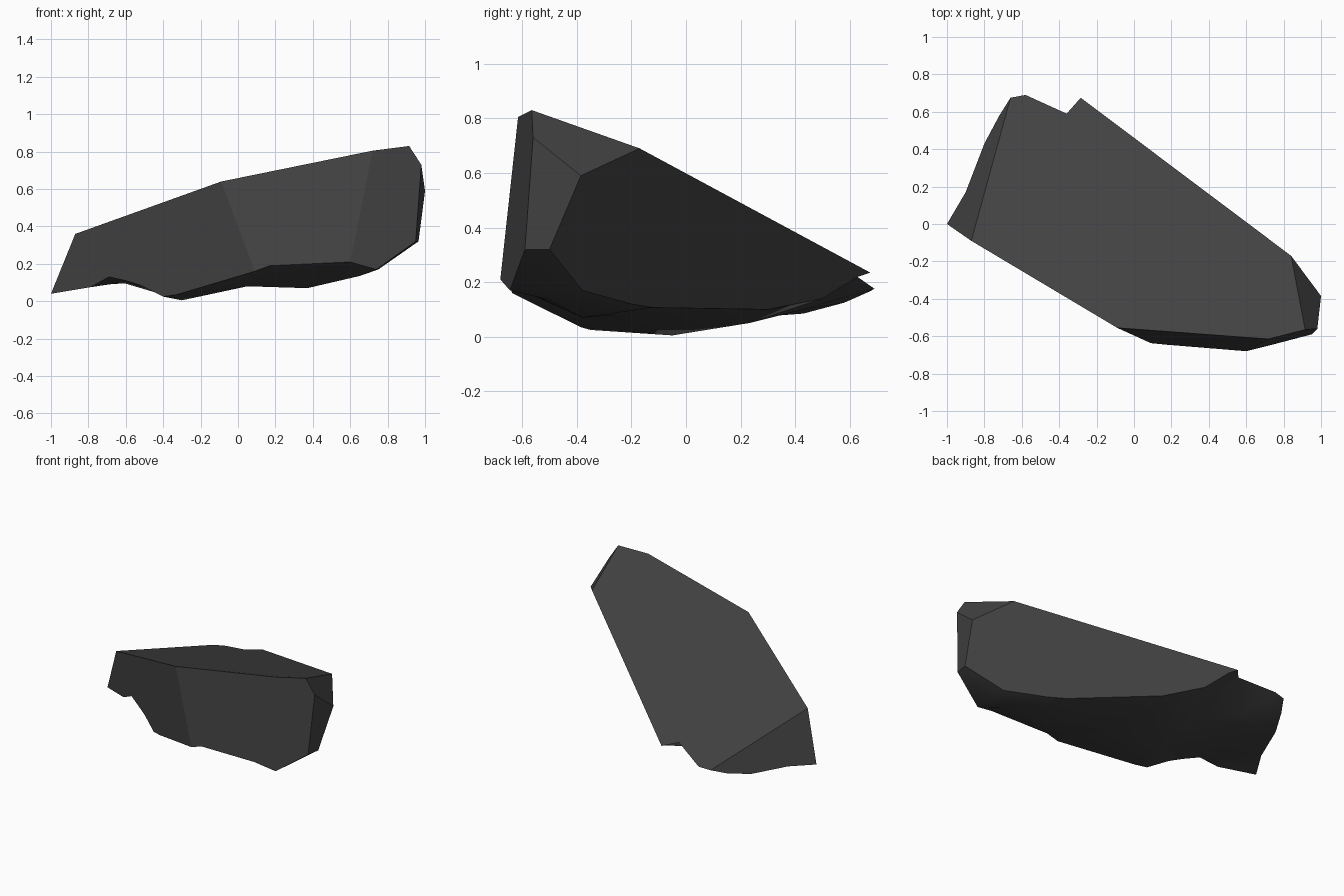
import bpy
import bmesh
from mathutils import Vector
from mathutils.geometry import delaunay_2d_cdt

cube = bpy.data.objects.get("Cube")
if cube:
    bpy.data.objects.remove(cube, do_unlink=True)


def make_material(name, colour):
    material = bpy.data.materials.new(name)
    material.use_nodes = True
    material.diffuse_color = colour
    material.node_tree.nodes["Principled BSDF"].inputs["Base Color"].default_value = colour
    return material


# Corners of the flat broken top, anticlockwise from the left tip
top_corners = [
    (-.87, -.09, .36), (-.09, -.555, .64), (.72, -.615, .805),
    (.915, -.565, .83), (.84, -.17, .69), (-.285, .675, .235),
    (-.36, .59, .246), (-.58, .69, .176), (-.66, .675, .167),
]
# Lower edge of the front, from the left tip to the right corner
front_edge = [
    (-1, 0, .04), (-.79, -.125, .075), (-.69, -.18, .13), (-.6, -.235, .11),
    (-.52, -.28, .085), (-.4, -.35, .025), (-.33, -.385, .035),
    (.09, -.637, .16), (.17, -.645, .19), (.6, -.68, .21),
    (.74, -.645, .17), (.95, -.59, .32),
]
# Lower edge of the overhanging back
back_edge = [
    (.965, -.5, .32), (.75, -.38, .17), (.54, -.2, .12), (.45, -.12, .107),
    (.02, .3, .1), (-.16, .5, .14), (-.25, .63, .22),
]
# Lower edge of the left end
left_edge = [(-.72, .58, .125), (-.8, .43, .085), (-.9, .17, .065)]
# Two corners of the chipped right end
chip_corners = [(.98, -.56, .73), (1, -.385, .59)]
# Bumps and hollows of the rough underside
underside_points = [
    (-.3, -.05, .005), (-.25, .23, .05), (.05, -.25, .08), (.37, -.38, .07),
    (.65, -.5, .135), (-.62, .15, .1), (-.52, .43, .1),
]

bm = bmesh.new()


def add_points(points):
    return [bm.verts.new(point) for point in points]


top = add_points(top_corners)
front = add_points(front_edge)
back = add_points(back_edge)
left = add_points(left_edge)
chip = add_points(chip_corners)
bumps = add_points(underside_points)

# Flat broken facets
facets = [
    top,
    [top[0]] + front[:8] + [top[1]],
    [top[1]] + front[7:10] + [top[2]],
    [top[2]] + front[9:] + [chip[0], top[3]],
    [top[3], chip[0], chip[1], top[4]],
    [chip[0], front[-1], back[0], chip[1]],
    [top[4], chip[1]] + back + [top[5]],
    [top[8]] + left + [front[0], top[0]],
]
for corners in facets:
    bm.faces.new(corners)

# Rough underside, spanning the lower rim and the bumps
rim = front + back + top[5:] + left
verts = rim + bumps
flat_points = [Vector((v.co.x, v.co.y)) for v in verts]
result = delaunay_2d_cdt(flat_points, [], [list(range(len(rim)))], 1, 1e-5)
triangles, sources = result[2], result[3]
for triangle in triangles:
    face = bm.faces.new([verts[sources[i][0]] for i in triangle])
    face.smooth = True

bmesh.ops.recalc_face_normals(bm, faces=bm.faces)
mesh = bpy.data.meshes.new("rock_shard")
bm.to_mesh(mesh)
bm.free()
mesh.materials.append(make_material("dark grey stone", (.055, .055, .055, 1)))
rock = bpy.data.objects.new("rock_shard", mesh)
bpy.context.collection.objects.link(rock)
